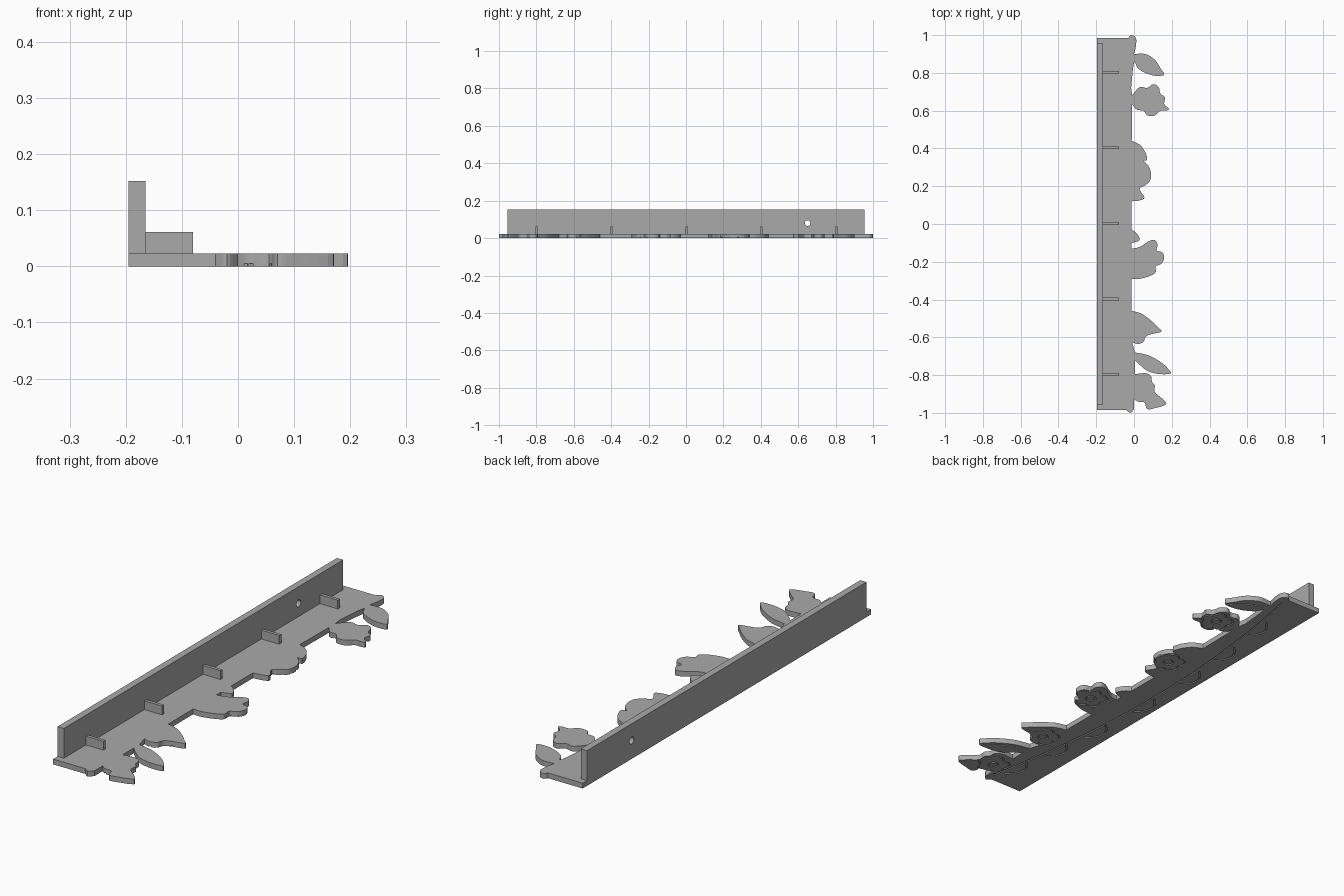
import bpy, bmesh, math
from mathutils import Vector

cube = bpy.data.objects.get("Cube")
if cube:
    bpy.data.objects.remove(cube, do_unlink=True)

grey = bpy.data.materials.new("plain_grey")
grey.use_nodes = True
grey.diffuse_color = (0.4, 0.4, 0.4, 1)
grey.node_tree.nodes["Principled BSDF"].inputs["Base Color"].default_value = grey.diffuse_color

THICK = 0.023
LEFT = -0.195


def make_object(name, bm):
    bmesh.ops.recalc_face_normals(bm, faces=bm.faces)
    mesh = bpy.data.meshes.new(name)
    bm.to_mesh(mesh)
    bm.free()
    mesh.materials.append(grey)
    obj = bpy.data.objects.new(name, mesh)
    bpy.context.collection.objects.link(obj)
    return obj


def make_box(name, x0, x1, y0, y1, z0, z1):
    bm = bmesh.new()
    bmesh.ops.create_cube(bm, size=1)
    low, high = Vector((x0, y0, z0)), Vector((x1, y1, z1))
    for v in bm.verts:
        v.co = (low + high) / 2 + v.co * (high - low)
    return make_object(name, bm)


def smooth_path(points, steps=4):
    """Catmull-Rom curve through the points."""
    pts = [Vector(p) for p in points]
    pts = [pts[0]] + pts + [pts[-1]]
    out = []
    for a, b, c, d in zip(pts, pts[1:], pts[2:], pts[3:]):
        for i in range(steps):
            t = i / steps
            out.append(b + (c - a) * t / 2 + (a * 2 - b * 5 + c * 4 - d) * t * t / 2
                       + (b * 3 - a - c * 3 + d) * t ** 3 / 2)
    return out + [pts[-1]]


def carve(target, cutter):
    cutter.hide_render = True
    mod = target.modifiers.new("carve", "BOOLEAN")
    mod.operation, mod.object, mod.solver = "DIFFERENCE", cutter, "EXACT"
    mod.use_self = True
    bpy.context.view_layer.objects.active = target
    bpy.ops.object.modifier_apply(modifier=mod.name)
    bpy.data.objects.remove(cutter, do_unlink=True)


# Free edge of the shelf, from the back end to the front end
top_knob = [(-.03, .985), (-.015, 1), (.01, .985), (.01, .94), (0, .9)]
top_leaf = [(.005, .9), (.06, .9), (.11, .87), (.14, .825), (.16, .79), (.11, .785),
            (.06, .8), (.02, .825), (0, .855), (-.015, .72)]
upper_flower = [(-.01, .68), (.03, .725), (.07, .72), (.1, .74), (.13, .725), (.14, .69),
                (.165, .67), (.16, .635), (.185, .61), (.17, .6), (.14, .6), (.11, .575),
                (.07, .575), (.05, .6), (.015, .605), (-.01, .635)]
middle_flower = [(-.012, .44), (.03, .42), (.06, .38), (.07, .34), (.05, .335), (.075, .31),
                 (.09, .27), (.085, .23), (.06, .205), (.03, .185), (.055, .14), (.03, .125),
                 (-.012, .12)]
small_leaf = [(-.012, -.03), (.015, -.05), (.03, -.085), (-.012, -.1)]
round_flower = [(-.012, -.13), (.02, -.125), (.05, -.11), (.08, -.09), (.11, -.085),
                (.125, -.11), (.12, -.14), (.15, -.15), (.16, -.18), (.145, -.21),
                (.115, -.225), (.115, -.255), (.085, -.275), (.03, -.29), (-.012, -.29)]
broad_leaf = [(-.012, -.46), (.04, -.475), (.095, -.515), (.13, -.55), (.145, -.57),
              (.085, -.585), (.06, -.6), (.05, -.625), (.02, -.635), (-.01, -.625)]
long_leaf = [(.005, -.68), (.075, -.695), (.14, -.73), (.175, -.76), (.195, -.79),
             (.14, -.795), (.075, -.78), (.03, -.745), (.005, -.72)]
lower_flower = [(.005, -.795), (.06, -.79), (.09, -.805), (.095, -.835), (.11, -.855),
                (.11, -.89), (.15, -.925), (.17, -.955), (.11, -.975), (.07, -.98),
                (.055, -.945), (.02, -.94), (0, -.925)]
bottom_knob = [(0, -.98), (-.02, -1), (-.04, -.985)]

outline = [Vector((LEFT, .985))]
for motif in (top_knob, top_leaf, upper_flower, middle_flower, small_leaf, round_flower,
              broad_leaf, long_leaf, lower_flower, bottom_knob):
    outline += smooth_path(motif)
outline.append(Vector((LEFT, -.985)))

bm = bmesh.new()
face = bm.faces.new([bm.verts.new((p.x, p.y, 0)) for p in outline])
top = bmesh.ops.extrude_face_region(bm, geom=[face])["geom"]
for v in top:
    if isinstance(v, bmesh.types.BMVert):
        v.co.z = THICK
bmesh.ops.triangulate(bm, faces=[f for f in bm.faces if len(f.verts) > 4])
shelf = make_object("floral_shelf", bm)

# Engraved lines on the underside
groove_bm = bmesh.new()


def groove(path, closed=False, width=0.006, depth=0.005):
    path = [Vector(p) for p in path]
    n = len(path)
    rings = []
    for i, p in enumerate(path):
        ahead = path[(i + 1) % n] if closed else path[min(i + 1, n - 1)]
        behind = path[i - 1] if closed else path[max(i - 1, 0)]
        d = (ahead - behind).normalized()
        side = Vector((-d.y, d.x)) * width / 2
        rings.append([groove_bm.verts.new((*(p + side * s), z))
                      for s, z in ((1, -depth), (-1, -depth), (-1, depth), (1, depth))])
    for i in range(n if closed else n - 1):
        a, b = rings[i], rings[(i + 1) % n]
        for k in range(4):
            groove_bm.faces.new((a[k], a[k - 1], b[k - 1], b[k]))
    if not closed:
        groove_bm.faces.new(rings[0])
        groove_bm.faces.new(rings[-1])


def loop(x, y, radius, scallop=0.0, count=40):
    pts = []
    for i in range(count):
        t = math.tau * i / count
        r = radius * (1 - scallop + scallop * abs(math.cos(2.5 * t)))
        pts.append((x + r * math.cos(t), y + r * math.sin(t)))
    groove(pts, closed=True)


# Flower faces
for x, y in ((.09, .65), (.025, .257), (.08, -.19), (.025, -.57), (.035, -.885)):
    loop(x, y, 0.02, count=16)
    loop(x, y, 0.07, scallop=0.25)

# Leaf veins
for a, b in (((.02, .875), (.14, .8)), ((.03, -.7), (.17, -.78))):
    a, b = Vector(a), Vector(b)
    groove(smooth_path([a, (a + b) / 2 + Vector((.008, .008)), b]))

# Bowed vine and the curled leaves along it
groove([(-.12 + .11 * y * y, y) for y in [i / 20 for i in range(-19, 20)]])
for y in (-.85, -.63, -.4, -.1, .2, .45, .7):
    x = -.13 + .11 * y * y
    groove(smooth_path([(x, y - .06), (x - .035, y - .02), (x - .04, y + .03), (x, y + .08)]))

carve(shelf, make_object("groove_cutter", groove_bm))

# Upright back board with two screw holes
board = make_box("back_board", LEFT, -.165, -.955, .955, THICK, .152)
for y in (-.65, .65):
    bm = bmesh.new()
    bmesh.ops.create_cone(bm, cap_ends=True, segments=24, radius1=.015, radius2=.015, depth=.2)
    for v in bm.verts:
        v.co = Vector((LEFT + v.co.z, y + v.co.x, .08 + v.co.y))
    carve(board, make_object("hole_cutter", bm))

# Support ribs
for i in range(-2, 3):
    y = i * 0.4 + 0.003
    make_box(f"support_rib_{i + 3}", -.165, -.08, y - .007, y + .007, THICK, .061)
